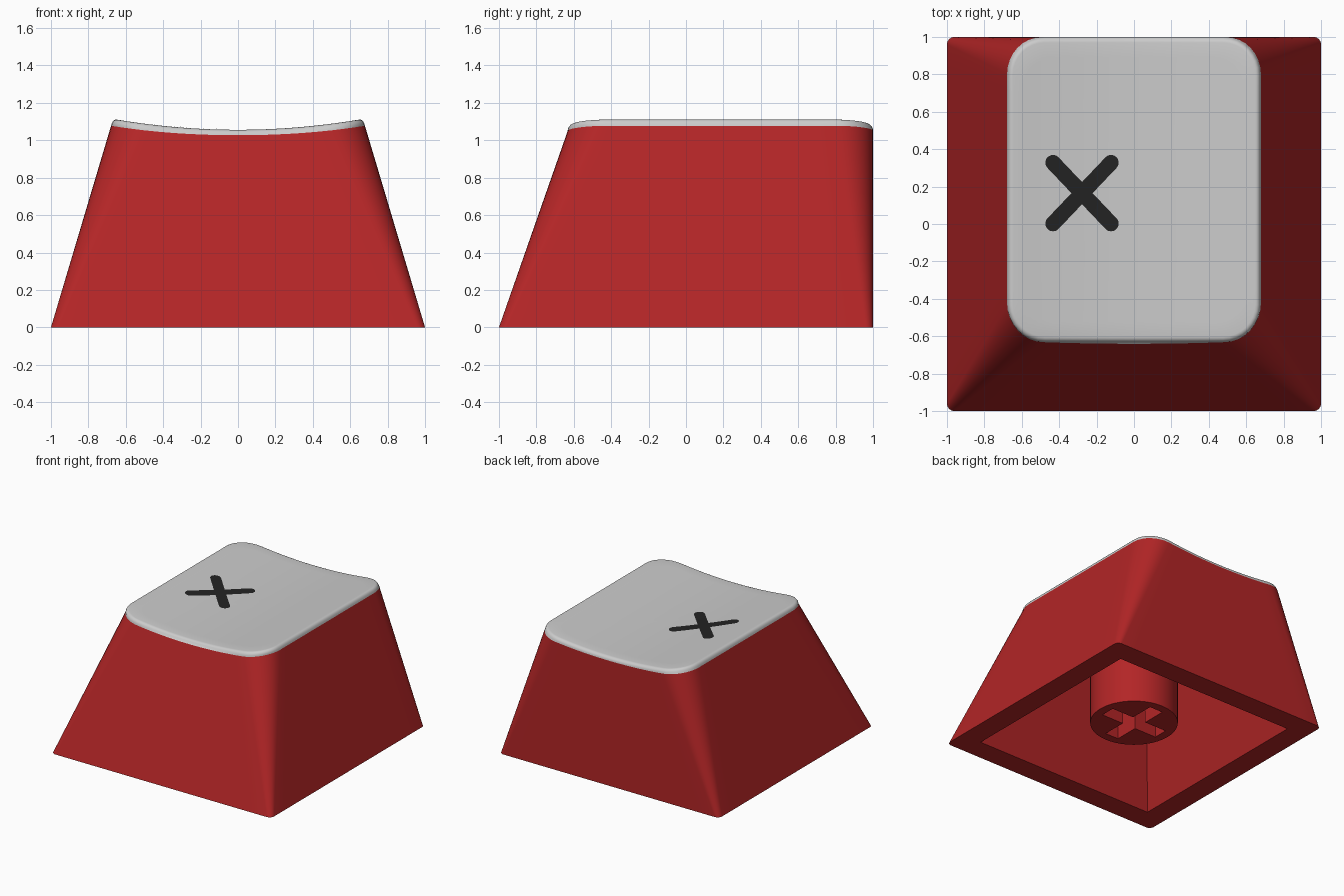
import bpy, bmesh, math
from mathutils import Vector

if "Cube" in bpy.data.objects:
    bpy.data.objects.remove(bpy.data.objects["Cube"])

ARC, EDGE = 8, 14


def material(name, rgb):
    m = bpy.data.materials.new(name)
    m.diffuse_color = (*rgb, 1)
    m.use_nodes = True
    m.node_tree.nodes["Principled BSDF"].inputs["Base Color"].default_value = m.diffuse_color
    return m


def smooth(ob, angle=35):
    bpy.ops.object.select_all(action='DESELECT')
    ob.select_set(True)
    bpy.context.view_layer.objects.active = ob
    bpy.ops.object.shade_smooth_by_angle(angle=math.radians(angle))


def make(name, bm, mat=None):
    bmesh.ops.remove_doubles(bm, verts=bm.verts, dist=1e-5)
    bmesh.ops.recalc_face_normals(bm, faces=bm.faces)
    me = bpy.data.meshes.new(name)
    bm.to_mesh(me)
    bm.free()
    ob = bpy.data.objects.new(name, me)
    bpy.context.collection.objects.link(ob)
    if mat:
        me.materials.append(mat)
    return ob


def ring(hx, y0, y1, r):
    """Rounded rectangle with a fixed point count, so rings can be lofted."""
    corners = [(hx - r, y1 - r), (-hx + r, y1 - r), (-hx + r, y0 + r), (hx - r, y0 + r)]
    arcs = [[Vector((cx + r * math.cos(a), cy + r * math.sin(a)))
             for a in [math.pi / 2 * (k + i / ARC) for i in range(ARC + 1)]]
            for k, (cx, cy) in enumerate(corners)]
    pts = []
    for k in range(4):
        a, b = arcs[k][-1], arcs[(k + 1) % 4][0]
        pts += arcs[k] + [a.lerp(b, i / EDGE) for i in range(1, EDGE)]
    return pts


def loft(bm, rings):
    loops = [[bm.verts.new(p) for p in r] for r in rings]
    n = len(loops[0])
    for a, b in zip(loops, loops[1:]):
        for i in range(n):
            j = (i + 1) % n
            bm.faces.new((a[i], a[j], b[j], b[i]))
    return loops


def seam_z(x):
    return 1.027 + 0.11 * x * x


def dish_z(x):
    return 1.056 + 0.13 * x * x


red = material("red", (0.45, 0.0185, 0.0195))
black = material("black", (0.017, 0.017, 0.017))

# Tapered outer wall up to the dished seam
foot = ring(1, -1, 1, 0.04)
crown = ring(0.678, -0.622, 1, 0.2)


def wall(level):
    out = []
    for a, b in zip(foot, crown):
        z = level * seam_z(b.x)
        p = a.lerp(b, z / 1.08)
        out.append((p.x, p.y, z))
    return out


# Cap body: cavity ceiling, cavity wall, bottom rim, outer wall
CEIL = 0.85
inner_low = [(p.x, p.y, 0) for p in ring(0.82, -0.82, 0.82, 0)]
inner_top = [(p.x, p.y, CEIL) for p in ring(0.57, -0.53, 0.82, 0)]
bm = bmesh.new()
loops = loft(bm, [inner_top, inner_low] + [wall(i / 6) for i in range(7)])
bm.faces.new(loops[0])
smooth(make("cap_body", bm, red))

# Dished top plate with a rounded lip
mid = Vector((0, 0.185))
rings = [wall(1)]
for i in range(1, 6):
    a = math.pi / 2 * i / 5
    inset = 0.03 * (1 - math.cos(a))
    lip = ring(0.677 - inset, -0.632 + inset, 1 - inset, 0.2 - inset)
    rings.append([(p.x, p.y, seam_z(p.x) + (dish_z(p.x) - seam_z(p.x)) * math.sin(a)) for p in lip])
for k in range(9, -1, -1):
    pts = [mid + (p - mid) * k / 10 for p in lip]
    rings.append([(p.x, p.y, dish_z(p.x)) for p in pts])
bm = bmesh.new()
loft(bm, rings)
smooth(make("top_plate", bm))

# Cross mark: two round-ended strokes lying on the dish
bm = bmesh.new()
R = 0.041
for sign in (1, -1):
    along = Vector((0.155, 0.163 * sign))
    half = along.length
    along.normalize()
    side = Vector((-along.y, along.x))
    ends = [(half + R * math.sin(a), R * math.cos(a)) for a in [math.pi / 2 * i / 8 for i in range(9)]]
    stations = [(-t, w) for t, w in reversed(ends)]
    stations += [(half * i / 6, R) for i in range(-5, 6)] + ends
    rows = []
    for t, w in stations:
        row = []
        for s in (-1, 0, 1):
            p = Vector((-0.278, 0.165)) + along * t + side * w * s
            row.append(bm.verts.new((p.x, p.y, dish_z(p.x) + 0.004)))
        rows.append(row)
    for a, b in zip(rows, rows[1:]):
        for i in range(2):
            bm.faces.new((a[i], b[i], b[i + 1], a[i + 1]))
smooth(make("cross_mark", bm, black))

# Stem socket under the cap, with a cross-shaped hole
bm = bmesh.new()
circle = [(0.33 * math.cos(t), 0.33 * math.sin(t)) for t in [math.tau * i / 64 for i in range(64)]]
loops = loft(bm, [[(x, y, z) for x, y in circle] for z in (0.11, CEIL + 0.02)])
for l in loops:
    bm.faces.new(l)
stem = make("stem_socket", bm, red)

L, W = 0.26, 0.06
quarter = [(L, -W), (L, W), (W, W)]
cross = []
for k in range(4):
    c, s = round(math.cos(k * math.pi / 2)), round(math.sin(k * math.pi / 2))
    cross += [(x * c - y * s, x * s + y * c) for x, y in quarter]
bm = bmesh.new()
loops = loft(bm, [[(x, y, z) for x, y in cross] for z in (0.0, 0.55)])
for l in loops:
    bm.faces.new(l)
cutter = make("socket_cutter", bm, red)
cutter.hide_render = True

bpy.context.view_layer.objects.active = stem
cut = stem.modifiers.new("cross_hole", 'BOOLEAN')
cut.operation = 'DIFFERENCE'
cut.solver = 'EXACT'
cut.object = cutter
bpy.ops.object.modifier_apply(modifier=cut.name)
bpy.data.objects.remove(cutter)
smooth(stem)
